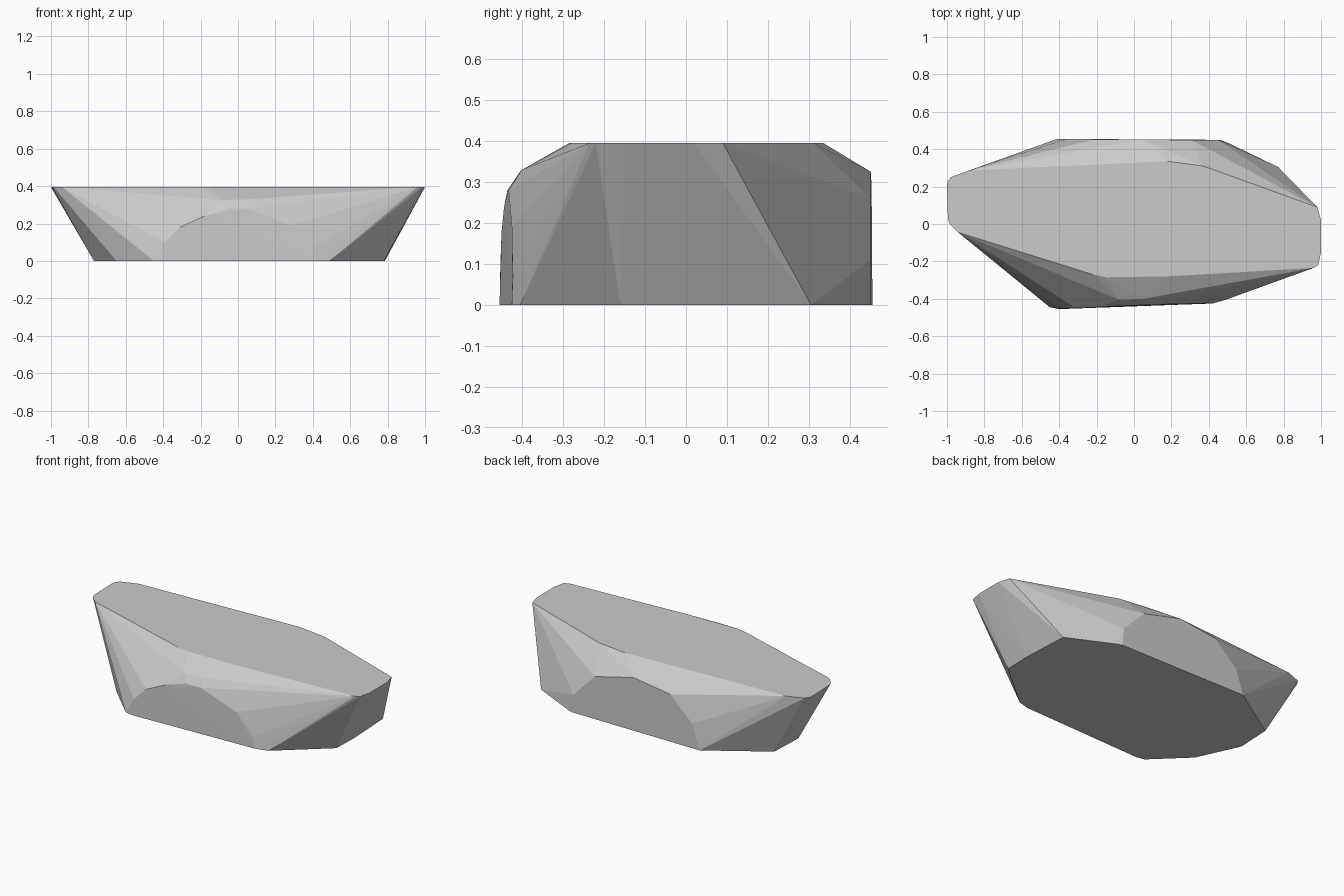
import bpy, bmesh
from math import radians

HEIGHT = 0.395

# Flat top outline
top = [(-1, 0.22), (-0.995, 0.03), (-0.985, 0.0), (-0.94, -0.045), (-0.22, -0.27),
       (-0.15, -0.285), (0.18, -0.28), (0.96, -0.235), (0.985, -0.22), (1, -0.15),
       (1, 0.02), (0.98, 0.09), (0.37, 0.31), (0.18, 0.335), (-0.88, 0.287), (-0.98, 0.25)]
# Flat base outline
base = [(0.78, -0.16), (0.785, 0.0), (0.77, 0.305), (0.5, 0.435), (0.46, 0.45),
        (-0.41, 0.455), (-0.76, 0.23), (-0.77, 0.01), (-0.65, -0.25), (-0.45, -0.445),
        (-0.40, -0.455), (0.42, -0.425), (0.49, -0.405)]
# Arched rims of the front and back panels
front_rim = [(-0.39, -0.453, 0.10), (-0.31, -0.45, 0.18), (-0.18, -0.444, 0.24),
             (-0.05, -0.436, 0.28), (0.05, -0.433, 0.28), (0.29, -0.425, 0.19),
             (0.40, -0.422, 0.07), (-0.08, -0.405, 0.325), (0.05, -0.40, 0.33)]
back_rim = [(0.45, 0.45, 0.11), (0.305, 0.45, 0.26), (0.04, 0.451, 0.325),
            (-0.21, 0.453, 0.29), (-0.36, 0.454, 0.15)]

points = ([(x, y, HEIGHT) for x, y in top] + [(x, y, 0) for x, y in base]
          + front_rim + back_rim)

# Faceted convex body wrapped around the outlines
bm = bmesh.new()
for p in points:
    bm.verts.new(p)
res = bmesh.ops.convex_hull(bm, input=bm.verts[:])
loose = [v for v in bm.verts if not v.link_faces]
bmesh.ops.delete(bm, geom=loose, context='VERTS')
bmesh.ops.dissolve_limit(bm, angle_limit=radians(0.5), verts=bm.verts[:], edges=bm.edges[:])
bmesh.ops.recalc_face_normals(bm, faces=bm.faces[:])
mesh = bpy.data.meshes.new("faceted_rock")
bm.to_mesh(mesh)
bm.free()
rock = bpy.data.objects.new("faceted_rock", mesh)
bpy.context.collection.objects.link(rock)
